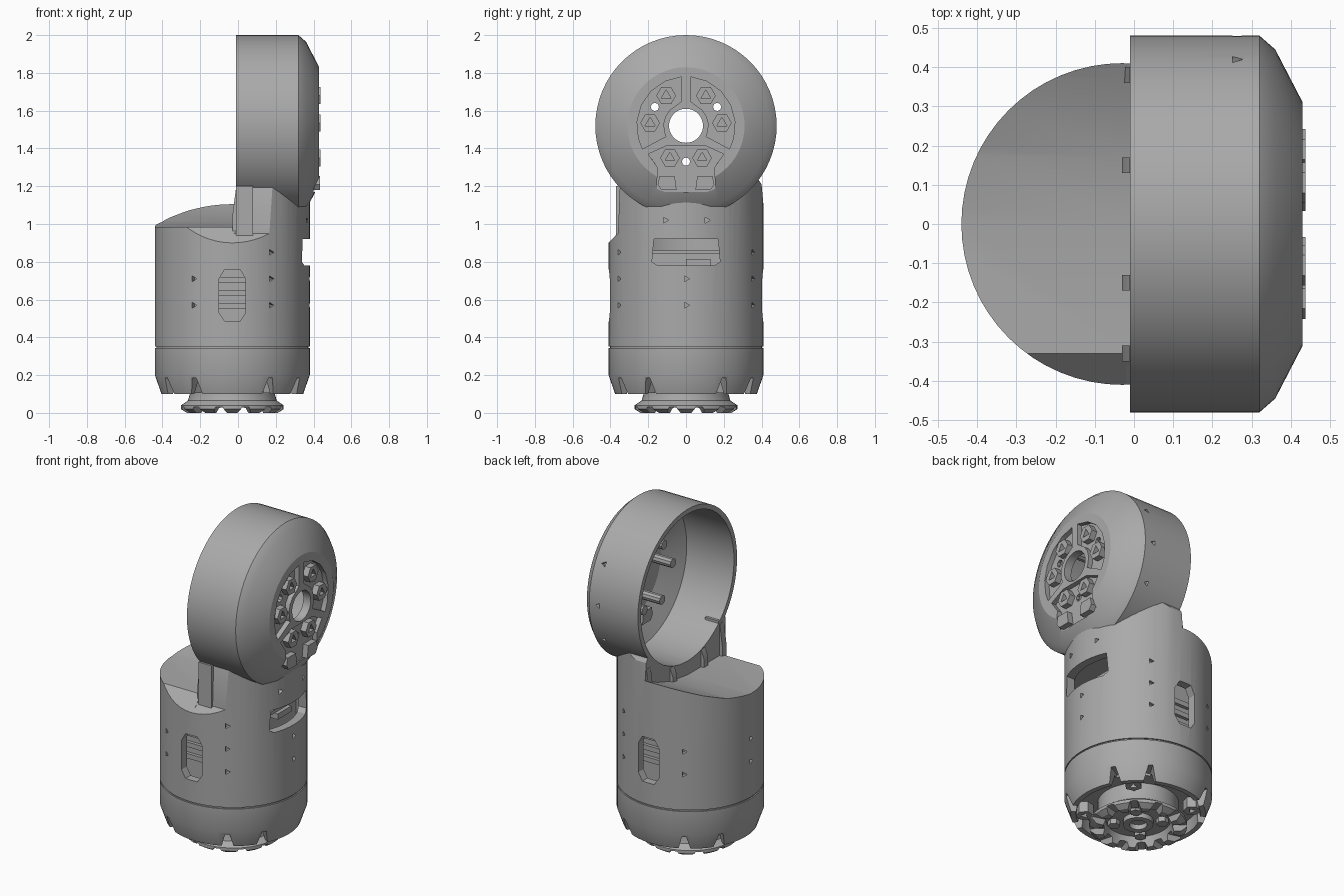
import bpy, bmesh
from math import pi, sin, cos, radians
from mathutils import Matrix

cube = bpy.data.objects.get("Cube")
if cube:
    bpy.data.objects.remove(cube, do_unlink=True)

grey = bpy.data.materials.new("plain grey")
grey.use_nodes = True
GREY = (0.4, 0.4, 0.4, 1)
grey.diffuse_color = GREY
grey.node_tree.nodes["Principled BSDF"].inputs["Base Color"].default_value = GREY

CX = -0.03      # axis of the body
HZ = 1.52       # height of the head axis


def finish(name, bm):
    bmesh.ops.remove_doubles(bm, verts=bm.verts, dist=1e-5)
    bmesh.ops.recalc_face_normals(bm, faces=bm.faces)
    mesh = bpy.data.meshes.new(name)
    bm.to_mesh(mesh)
    bm.free()
    mesh.materials.append(grey)
    ob = bpy.data.objects.new(name, mesh)
    bpy.context.collection.objects.link(ob)
    return ob


def axes(axis, h, u, v):
    return {"x": (h, u, v), "y": (u, h, v), "z": (u, v, h)}[axis]


def prism(name, pts, axis, a, b):
    """Extrude a flat outline along an axis from a to b."""
    bm = bmesh.new()
    lo, hi = [[bm.verts.new(axes(axis, h, u, v)) for u, v in pts] for h in (a, b)]
    bm.faces.new(lo)
    bm.faces.new(hi)
    n = len(pts)
    for i in range(n):
        j = (i + 1) % n
        bm.faces.new((lo[i], lo[j], hi[j], hi[i]))
    return finish(name, bm)


def ngon(n, r, u=0, v=0, turn=0):
    return [(u + r * cos(2 * pi * i / n + turn), v + r * sin(2 * pi * i / n + turn)) for i in range(n)]


def box(name, x, y, z):
    return prism(name, [(x[0], y[0]), (x[1], y[0]), (x[1], y[1]), (x[0], y[1])], "z", *z)


def lathe(name, prof, axis, segs=64):
    """Spin a closed (radius, height) outline about the body or head axis."""
    bm = bmesh.new()
    off = (0, HZ) if axis == "x" else (CX, 0)
    rings = []
    for i in range(segs):
        c, s = cos(2 * pi * i / segs), sin(2 * pi * i / segs)
        rings.append([bm.verts.new(axes(axis, h, off[0] + r * c, off[1] + r * s)) for r, h in prof])
    n = len(prof)
    for i in range(segs):
        p, q = rings[i], rings[(i + 1) % segs]
        for k in range(n):
            m = (k + 1) % n
            if prof[k][0] or prof[m][0]:
                bm.faces.new((p[k], p[m], q[m], q[k]))
    bmesh.ops.dissolve_degenerate(bm, dist=1e-6, edges=bm.edges)
    return finish(name, bm)


def around(ob, deg):
    ob.data.transform(Matrix.Translation((CX, 0, 0)) @ Matrix.Rotation(radians(deg), 4, "Z"))
    return ob


def cut(ob, *cutters):
    bpy.context.view_layer.objects.active = ob
    for c in cutters:
        mod = ob.modifiers.new("cut", "BOOLEAN")
        mod.operation, mod.solver, mod.object = "DIFFERENCE", "EXACT", c
        bpy.ops.object.modifier_apply(modifier=mod.name)
        bpy.data.objects.remove(c, do_unlink=True)


# Main body with its neck
body = lathe("body_shell", [(0, .352), (.41, .352), (.41, 1.3), (0, 1.3)], "z")
cut(body,
    lathe("cavity", [(0, .4), (.36, .4), (.36, .93), (0, .93)], "z"),
    # sloping shoulder
    prism("shoulder", [(-.5, .8), (-.41, .9), (-.33, .985), (0, .985), (.17, 1.01), (.29, 1.05),
                       (.37, 1.085), (.5, 1.15), (.5, 1.5), (-.5, 1.5)], "x", -.6, -.01),
    # neck sides
    prism("neck_front", [(-.5, .8), (-.41, .9), (-.36, .95), (-.35, 1.2), (-.27, 1.4), (-.5, 1.4)], "x", -.02, .6),
    prism("neck_back", [(.5, 1), (.41, 1.1), (.4, 1.21), (.27, 1.4), (.5, 1.4)], "x", -.02, .6),
    lathe("bore", [(0, -.02), (.45, -.02), (.45, .31), (.3, .38), (0, .38)], "x"))

# Long slots front and back, wide window on the side
slot = [(-.1, .53), (-.07, .485), (.01, .485), (.04, .53), (.04, .71), (.01, .76), (-.07, .76), (-.1, .71)]
cut(body, prism("slots", slot, "y", -.6, .6),
    prism("window", [(-.18, .8), (-.15, .78), (.15, .78), (.18, .8), (.17, .92), (-.17, .92)], "x", .2, .6))

# Small triangular screw pits
for k in range(6):
    for z in (.57, .71, .85):
        if z < .8 or k in (1, 5):
            cut(body, around(prism("pit", ngon(3, .018, 0, z), "x", .385, .5), 60 * k))
for y in (-.11, .11):
    cut(body, prism("pit", ngon(3, .018, y, 1.02), "x", .33, .5))

# Motor inside the body
box("motor_block", (-.25, .2), (-.28, .28), (.4, .86))
for z in (.55, .62, .69):
    box("motor_fin", (-.15, .09), (-.3, .3), (z, z + .03))
box("motor_rail", (.2, .28), (-.22, .22), (.84, .86))
box("motor_plug", (.2, .27), (0, .13), (.78, .815))

# Lower ring, with flared notches and screw bosses
lathe("groove_core", [(.3, .3), (.402, .3), (.402, .41), (.3, .41)], "z")
ring = lathe("lower_ring", [(0, .17), (.335, .17), (.345, .1), (.375, .1), (.41, .2), (.41, .343), (0, .343)], "z")
for k in range(4):
    for d in (30, 60):
        notch = [(-.036, .09), (.036, .09), (.012, .185), (-.012, .185)]
        cut(ring, around(prism("notch", notch, "x", .31, .5), 90 * k + d))
    boss = prism("ring_boss", ngon(6, .05, .3, 0), "z", .105, .18)
    cut(boss, prism("socket", ngon(3, .026, .3, 0), "z", .09, .14))
    around(boss, 90 * k + 45)

# Output horn under the body
horn = lathe("output_horn", [(0, .06), (.18, .06), (.2, 0), (.24, 0), (.272, .02), (.272, .04),
                             (.235, .065), (.225, .1), (.225, .18), (0, .18)], "z", 48)
for k in range(12):
    cut(horn, around(prism("scallop", [(-.04, -.01), (.04, -.01), (.02, .03), (-.02, .03)], "x", .19, .3), 30 * k + 15))
lathe("horn_hub", [(.05, .03), (.085, .03), (.085, .07), (.05, .07)], "z", 16)
for k in range(4):
    around(prism("horn_screw", ngon(6, .035, .135, 0), "z", .03, .07), 90 * k + 45)

# Round head, open on one side
head = lathe("head_shell", [(.45, -.01), (.48, -.01), (.48, .32), (.445, .36), (.31, .43),
                            (.09, .43), (.09, .38), (.3, .38), (.45, .31)], "x")

# Recessed pockets in the face
for s in (-1, 1):
    arc = [radians(a) for a in (85, 65, 45, 25, 5, -15, -28)]
    pts = [(s * .26 * cos(a), HZ + .26 * sin(a)) for a in arc]
    pts += [(s * .12 * cos(a), HZ + .12 * sin(a)) for a in reversed(arc[1:])]
    pts.append((s * .023, HZ + .13))
    cut(head, prism("pocket", pts, "x", .4, .6),
        prism("peg_hole", ngon(8, .022, s * .165, 1.62), "x", .3, .6))
cut(head, prism("lower_pocket", [(-.2, 1.37), (-.15, 1.3), (-.155, 1.17), (.155, 1.17), (.15, 1.3), (.2, 1.37),
                                 (.1, 1.415), (-.1, 1.415)], "x", .4, .6),
    prism("peg_hole", ngon(8, .022, 0, 1.33), "x", .3, .6))

# Screws with triangular sockets, and the pins behind them
for s in (-1, 1):
    for y, z in ((.105, 1.68), (.19, 1.535), (.085, 1.35)):
        screw = prism("face_screw", ngon(6, .052, s * y, z), "x", .39, .437)
        cut(screw, prism("socket", ngon(3, .03, s * y, z, pi / 2), "x", .41, .6))
        prism("inner_pin", ngon(10, .028, s * y, z), "x", .22, .385)
    pad = [(s * .05, 1.18), (s * .13, 1.18), (s * .15, 1.21), (s * .14, 1.255), (s * .06, 1.255)]
    prism("clamp_pad", pad, "x", .33, .435)

# Pits on the back of the head rim
for deg in (-29, 0, 29):
    a = radians(deg)
    pit = prism("pit", ngon(3, .018, .26, 0), "z", .46, .6)
    pit.data.transform(Matrix.Translation((0, 0, HZ)) @ Matrix.Rotation(a - pi / 2, 4, "X"))
    cut(head, pit)

# Gussets and rib where head meets body
for y, top in ((-.33, 1.18), (-.15, 1.09), (.15, 1.09), (.38, 1.17)):
    prism("gusset", [(-.03, .96), (0, .96), (0, top), (-.012, top), (-.03, 1.04)], "y", y - .02, y + .02)
box("neck_rib", (-.01, .08), (-.37, -.3), (.94, 1.2))

for ob in bpy.context.scene.objects:
    ob.select_set(ob.type == "MESH")
bpy.context.view_layer.objects.active = body
bpy.ops.object.shade_smooth_by_angle(angle=radians(25))
